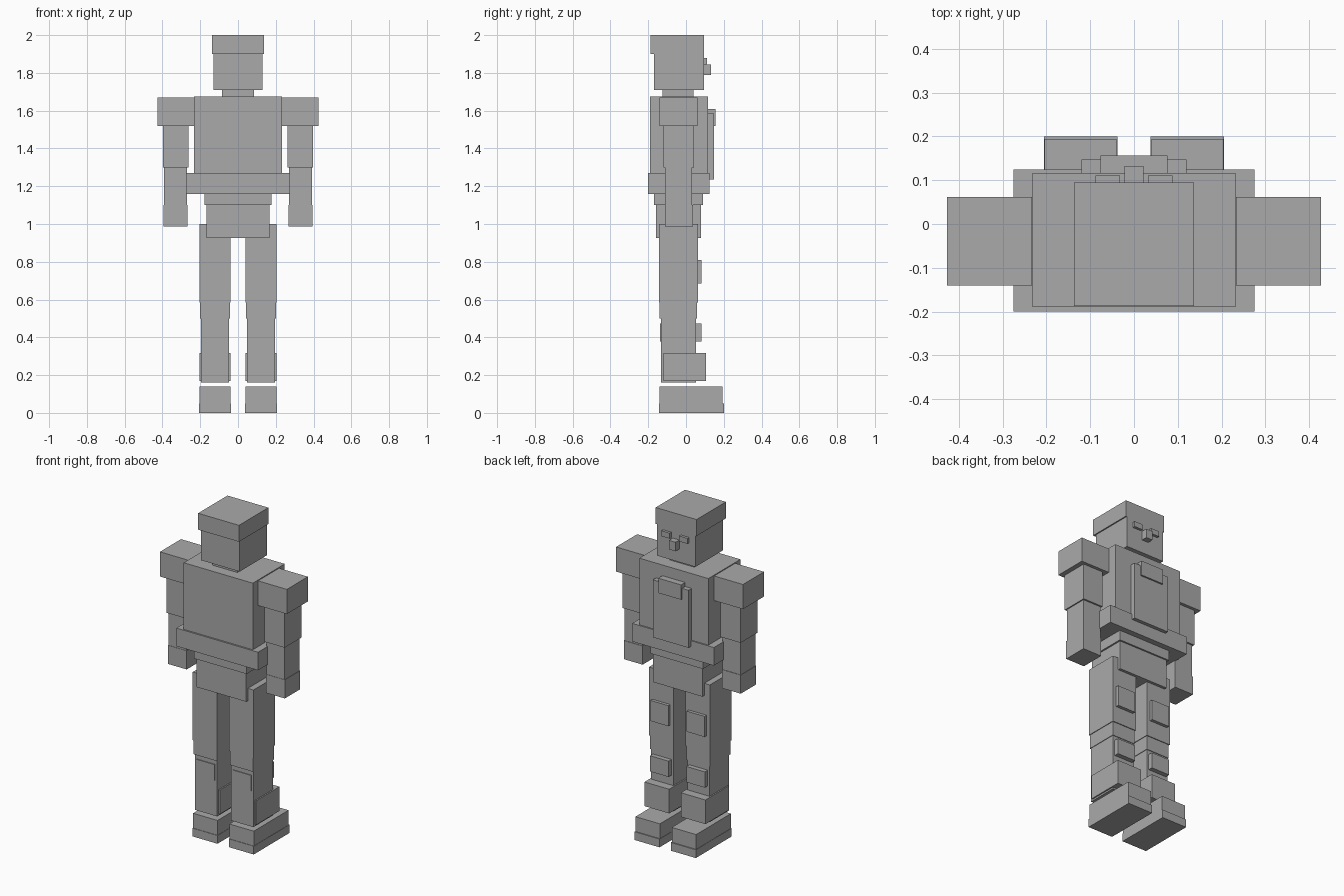
import bpy

default = bpy.data.objects.get("Cube")
if default:
    bpy.data.objects.remove(default, do_unlink=True)

# One flat grey for the whole figure
grey = bpy.data.materials.new("plain grey")
grey.use_nodes = True
grey.diffuse_color = (.4, .4, .4, 1)
shader = grey.node_tree.nodes["Principled BSDF"]
shader.inputs["Base Color"].default_value = grey.diffuse_color


def box(name, width, front, back, bottom, top, centre=0):
    """Add a box of the given width between front and back, bottom and top."""
    middle = (centre, (front + back) / 2, (bottom + top) / 2)
    bpy.ops.mesh.primitive_cube_add(size=1, location=middle)
    part = bpy.context.object
    part.name = name
    part.scale = (width, back - front, top - bottom)
    bpy.ops.object.transform_apply(location=False, rotation=False, scale=True)
    part.data.materials.append(grey)


def pair(name, centre, **limits):
    """Add matching boxes on both sides of the body."""
    box("left_" + name, centre=centre, **limits)
    box("right_" + name, centre=-centre, **limits)


# Heights of the main joints, from the ground up
sole_top = .05
ankle = .16
knee_bottom = .5
knee_top = .585
hip = 1
wrist = 1.1
belt_bottom = 1.16
belt_top = 1.27
elbow = 1.3
armpit = 1.52
shoulder_top = 1.67
chin = 1.71
eye_line = 1.845
brow = 1.9
crown = 2

# Sideways distances of the paired parts
eye_x = .06
leg_x = .122
arm_x = .33

# Head and face
face = .095
box("head", width=.26, front=-.17, back=face, bottom=chin, top=brow)
box("cap", width=.275, front=-.187, back=face, bottom=brow, top=crown)
box("nose", width=.044, front=0, back=face + .037, bottom=1.79, top=eye_line)
pair("eye", eye_x, width=.056, front=0, back=face + .016,
     bottom=eye_line, top=eye_line + .033)
box("neck", width=.167, front=-.125, back=.04, bottom=shoulder_top, top=chin)

# Torso
chest = .117
box("torso", width=.465, front=-.19, back=chest,
    bottom=belt_top, top=shoulder_top + .005)
box("torso_plate", width=.24, front=chest, back=chest + .03,
    bottom=1.235, top=1.585)
box("torso_pouch", width=.153, front=chest, back=chest + .04,
    bottom=armpit, top=1.61)
box("belt", width=.55, front=-.2, back=.125, bottom=belt_bottom, top=belt_top)
box("waist", width=.354, front=-.17, back=.09, bottom=wrist, top=belt_bottom)
box("pelvis", width=.334, front=-.16, back=.08, bottom=.925, top=wrist)

# Arms
pair("shoulder", arm_x, width=.194, front=-.14, back=.062,
     bottom=armpit, top=shoulder_top)
pair("upper_arm", arm_x, width=.136, front=-.12, back=.043,
     bottom=elbow, top=armpit)
pair("forearm", arm_x, width=.122, front=-.11, back=.033,
     bottom=wrist, top=elbow)
pair("hand", arm_x, width=.127, front=-.112, back=.036,
     bottom=hip - .013, top=wrist)

# Legs
plate_back = .082
pair("thigh", leg_x, width=.165, front=-.143, back=.063,
     bottom=knee_top, top=hip)
pair("thigh_plate", leg_x, width=.12, front=0, back=plate_back,
     bottom=.685, top=.81)
pair("knee", leg_x, width=.157, front=-.14, back=.058,
     bottom=knee_bottom, top=knee_top)
pair("shin", leg_x, width=.15, front=-.133, back=.054,
     bottom=ankle, top=knee_bottom)
pair("shin_wrap", leg_x, width=.124, front=-.138, back=plate_back,
     bottom=.377, top=.473)

# Boots
pair("boot_cuff", leg_x, width=.166, front=-.118, back=.106,
     bottom=ankle + .01, top=.317)
pair("foot", leg_x, width=.164, front=-.14, back=.194,
     bottom=sole_top, top=.14)
pair("sole", leg_x, width=.168, front=-.143, back=.2,
     bottom=0, top=sole_top)
